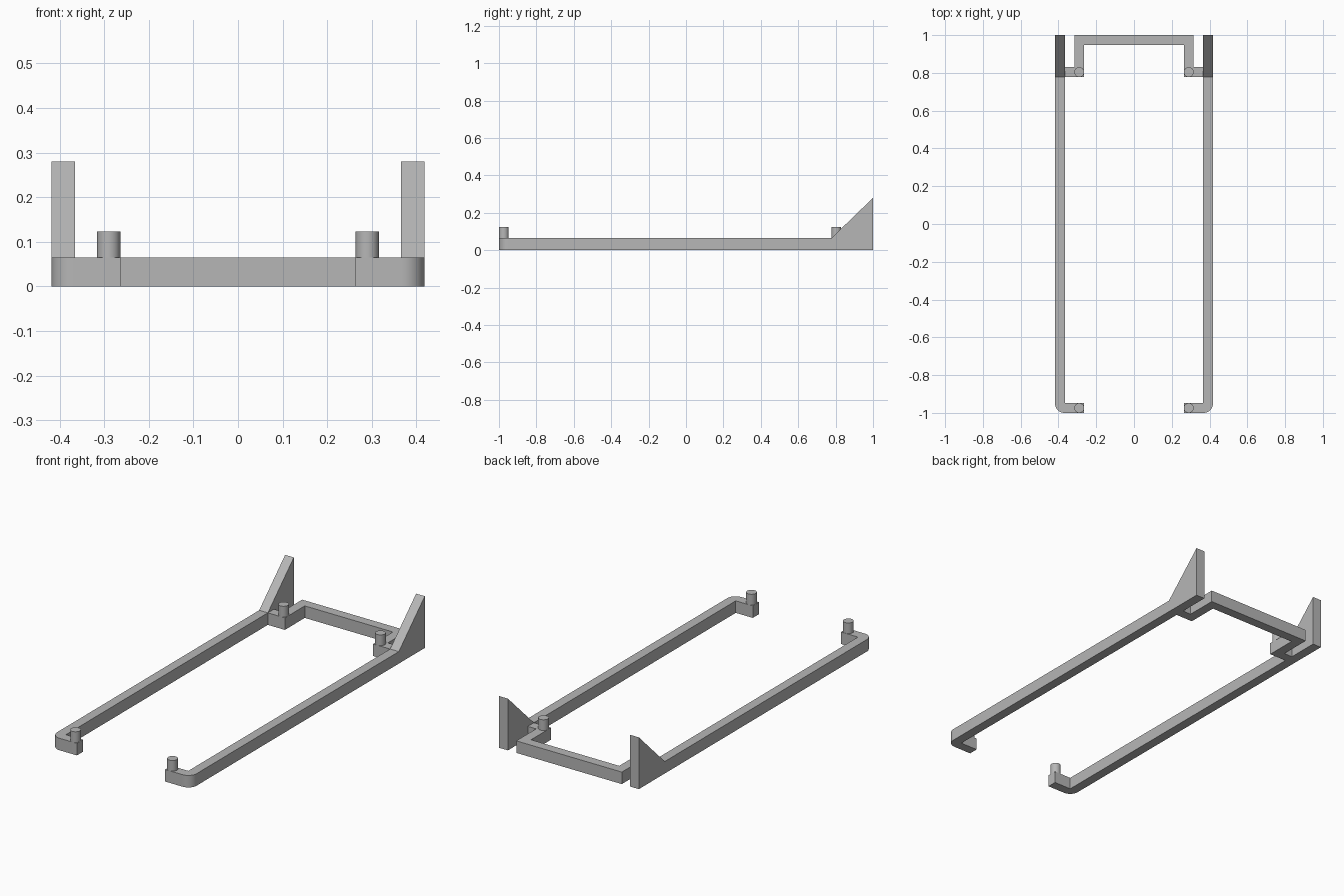
import bpy, bmesh, math

if "Cube" in bpy.data.objects:
    bpy.data.objects.remove(bpy.data.objects["Cube"])

metal = bpy.data.materials.new("plain grey")
metal.diffuse_color = (0.47, 0.47, 0.47, 1)
metal.use_nodes = True
metal.node_tree.nodes["Principled BSDF"].inputs["Base Color"].default_value = metal.diffuse_color

# Main dimensions
H = 0.065                    # frame height
OUT, RAIL_IN = 0.418, 0.366  # side rail outer and inner x
ARM, TAB = 0.316, 0.264      # rear bar outer x, tab end x
T = 0.052                    # bar thickness
Y_TAB = 0.778                # front of rear tabs and gussets


def finish(name, bm):
    bmesh.ops.recalc_face_normals(bm, faces=bm.faces[:])
    mesh = bpy.data.meshes.new(name)
    bm.to_mesh(mesh)
    bm.free()
    mesh.materials.append(metal)
    ob = bpy.data.objects.new(name, mesh)
    bpy.context.collection.objects.link(ob)
    bpy.ops.object.select_all(action='DESELECT')
    ob.select_set(True)
    bpy.context.view_layer.objects.active = ob
    bpy.ops.object.shade_smooth_by_angle(angle=math.radians(30))
    return ob


def prism(name, points, direction):
    """Extrude a closed flat outline along a direction."""
    bm = bmesh.new()
    face = bm.faces.new([bm.verts.new(p) for p in points])
    new = bmesh.ops.extrude_face_region(bm, geom=[face])["geom"]
    bmesh.ops.translate(bm, vec=direction,
                        verts=[v for v in new if isinstance(v, bmesh.types.BMVert)])
    return finish(name, bm)


def peg(name, x, y):
    bm = bmesh.new()
    bmesh.ops.create_cone(bm, cap_ends=True, segments=32, radius1=0.026,
                          radius2=0.026, depth=0.123 - H)
    bmesh.ops.translate(bm, vec=(x, y, (0.123 + H) / 2), verts=bm.verts[:])
    return finish(name, bm)


for side, label in ((-1, "left"), (1, "right")):
    # Side rail with rounded front corner and inward foot
    r = 0.05
    corner = [(OUT - r + r * math.sin(a), -1 + r - r * math.cos(a))
              for a in (i * math.pi / 24 for i in range(13))]
    outline = [(TAB, -1 + T), (TAB, -1)] + corner + [
        (OUT, Y_TAB), (RAIL_IN, Y_TAB), (RAIL_IN, -1 + T)]
    prism(label + "_side_rail", [(side * x, y, 0) for x, y in outline], (0, 0, H))

    # Rear triangular gusset, continuing the rail
    gusset = [(Y_TAB, 0), (1, 0), (1, 0.28), (Y_TAB, H)]
    prism(label + "_rear_gusset", [(side * RAIL_IN, y, z) for y, z in gusset],
          (side * (OUT - RAIL_IN), 0, 0))

    # Locating pegs
    peg(label + "_front_peg", side * 0.29, -0.974)
    peg(label + "_rear_peg", side * 0.29, Y_TAB + T / 2)

# Rear U-shaped bracket with tabs reaching the gussets
half = [(TAB, 1 - T), (TAB, Y_TAB), (RAIL_IN, Y_TAB), (RAIL_IN, Y_TAB + T),
        (ARM, Y_TAB + T), (ARM, 1)]
outline = half + [(-x, y) for x, y in reversed(half)]
prism("rear_bracket", [(x, y, 0) for x, y in outline], (0, 0, H))
